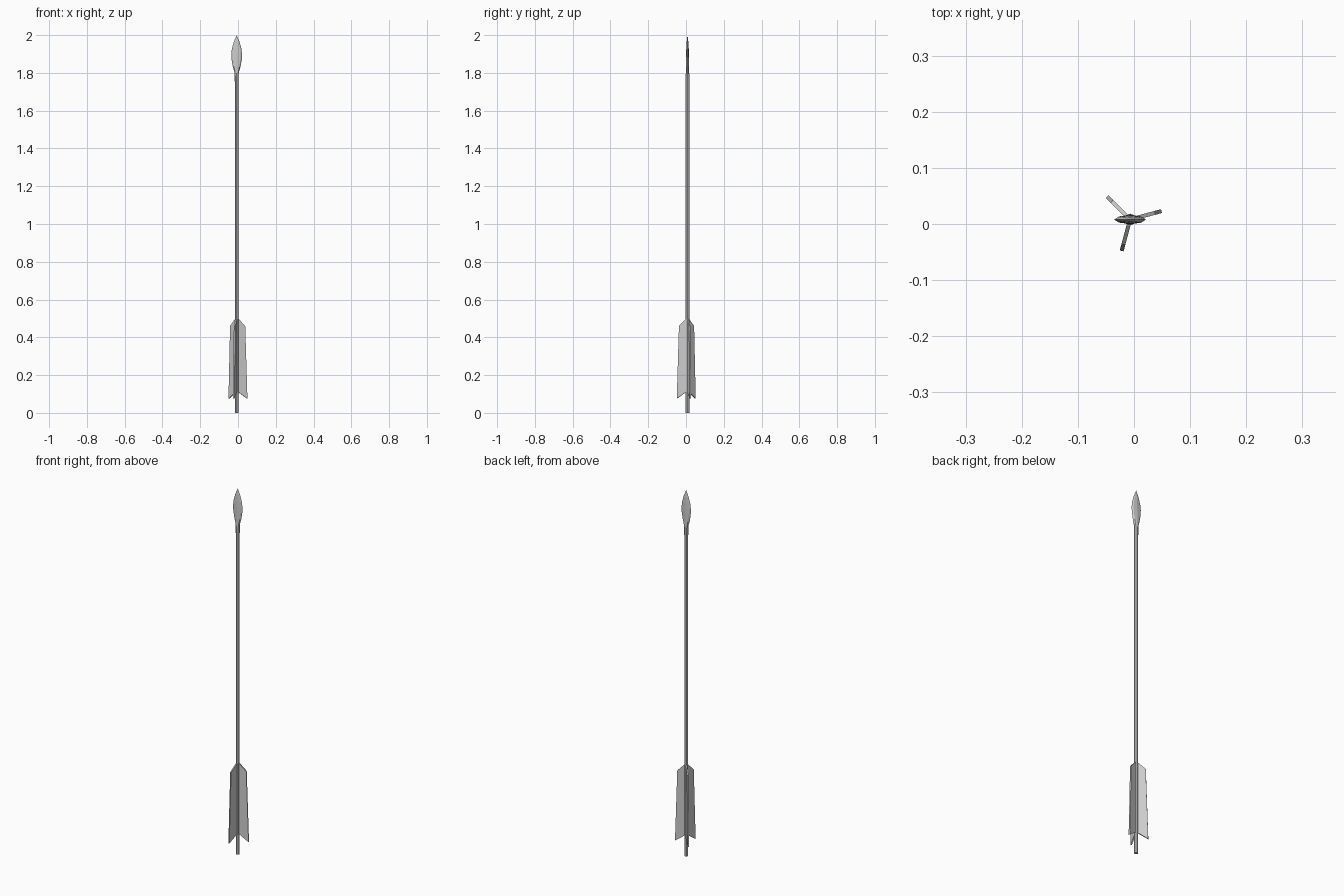
import bpy, bmesh, math
from mathutils import Matrix, Vector

if "Cube" in bpy.data.objects:
    bpy.data.objects.remove(bpy.data.objects["Cube"])

CX, CY = -0.007, 0.008   # arrow axis
SIDES = 8


def finish(name, bm):
    bmesh.ops.recalc_face_normals(bm, faces=bm.faces)
    me = bpy.data.meshes.new(name)
    bm.to_mesh(me)
    bm.free()
    ob = bpy.data.objects.new(name, me)
    ob.location = (CX, CY, 0)
    bpy.context.collection.objects.link(ob)
    return ob


def loft(name, rings, tip=None):
    """Stack of elliptical rings (z, half width, half depth), optional point on top."""
    bm = bmesh.new()
    loops = []
    for z, w, d in rings:
        loops.append([bm.verts.new((w * math.cos(2 * math.pi * i / SIDES),
                                    d * math.sin(2 * math.pi * i / SIDES), z))
                      for i in range(SIDES)])
    for a, b in zip(loops, loops[1:]):
        for i in range(SIDES):
            j = (i + 1) % SIDES
            bm.faces.new((a[i], a[j], b[j], b[i]))
    bm.faces.new(loops[0][::-1])
    if tip is None:
        bm.faces.new(loops[-1])
    else:
        t = bm.verts.new((0, 0, tip))
        for i in range(SIDES):
            bm.faces.new((loops[-1][i], loops[-1][(i + 1) % SIDES], t))
    return finish(name, bm)


# Shaft
loft("shaft", [(0, 0.0095, 0.0095), (1.77, 0.0095, 0.0095)])

# Leaf-shaped head with a short socket
loft("arrowhead", [
    (1.755, 0.0105, 0.0105), (1.775, 0.0105, 0.0105),
    (1.80, 0.011, 0.009), (1.835, 0.021, 0.0085), (1.87, 0.027, 0.008),
    (1.90, 0.0285, 0.0075), (1.93, 0.025, 0.0065), (1.965, 0.015, 0.0045),
], tip=2.0)

# Three swept feathers
PROFILE = [(0.004, 0.50), (0.012, 0.495), (0.046, 0.46), (0.058, 0.075), (0.009, 0.11), (0.004, 0.11)]
HALF = 0.0035
for n in range(3):
    bm = bmesh.new()
    face = bm.faces.new([bm.verts.new((r, -HALF, z)) for r, z in PROFILE])
    ext = bmesh.ops.extrude_face_region(bm, geom=[face])
    bmesh.ops.translate(bm, vec=Vector((0, 2 * HALF, 0)),
                        verts=[v for v in ext["geom"] if isinstance(v, bmesh.types.BMVert)])
    bmesh.ops.transform(bm, matrix=Matrix.Rotation(math.radians(15 + 120 * n), 4, 'Z'), verts=bm.verts)
    finish(f"feather_{n + 1}", bm)
